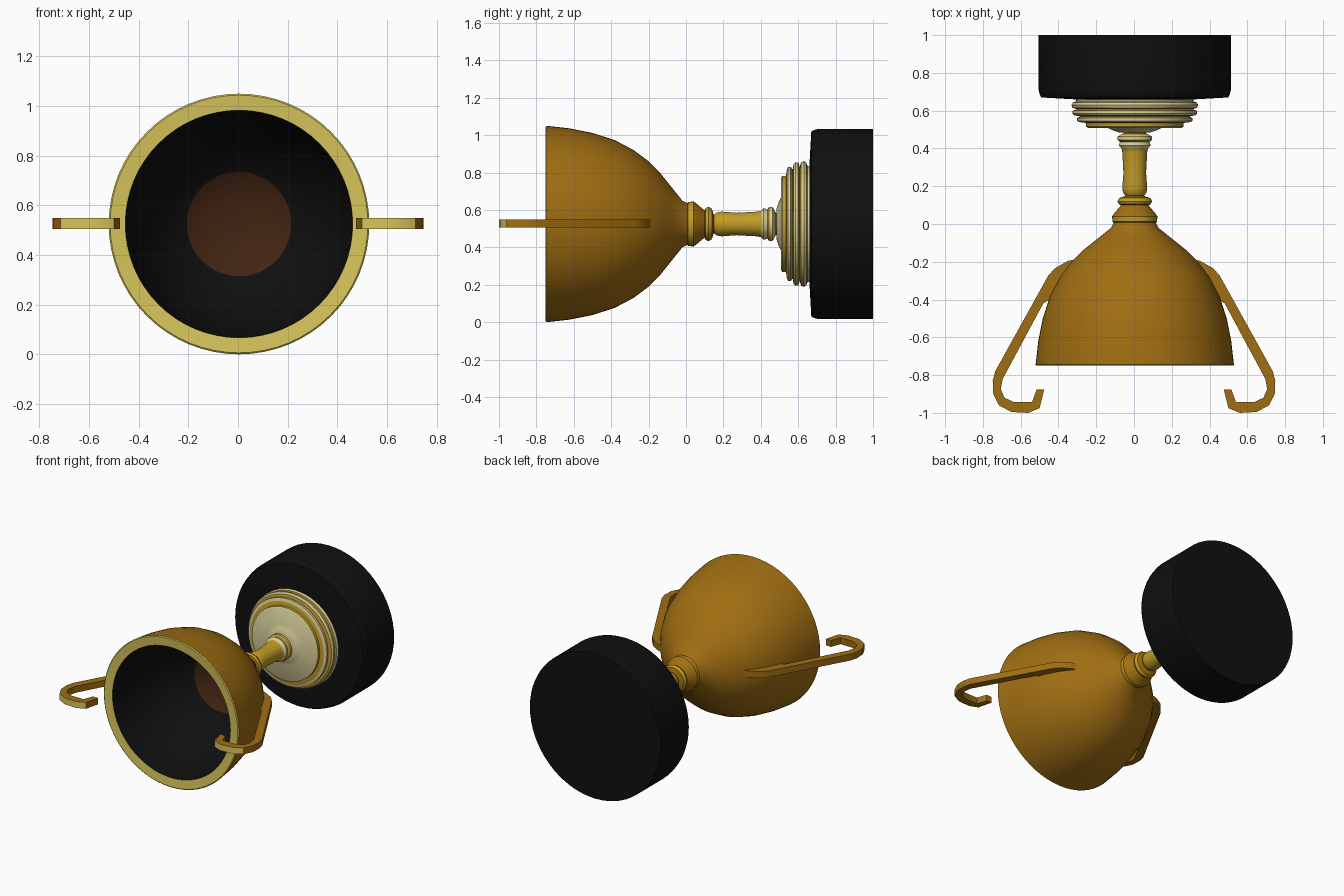
import bpy, bmesh, math

CX, CZ = 0.004, 0.525   # axis of the lying trophy runs along y


def material(name, rgb):
    m = bpy.data.materials.new(name)
    m.diffuse_color = (*rgb, 1)
    return m


BRONZE = material("bronze gold", (0.352, 0.156, 0.006))
YELLOW = material("pale yellow gold", (0.68, 0.56, 0.107))
GOLD = material("bright gold", (0.54, 0.33, 0.02))
CREAM = material("cream highlight", (0.68, 0.62, 0.32))
BLACK = material("black", (0.005, 0.005, 0.005))
BROWN = material("dark brown", (0.054, 0.018, 0.006))


def finish(name, bm, mats):
    bmesh.ops.recalc_face_normals(bm, faces=bm.faces)
    me = bpy.data.meshes.new(name)
    bm.to_mesh(me)
    bm.free()
    for m in mats:
        me.materials.append(m)
    ob = bpy.data.objects.new(name, me)
    bpy.context.collection.objects.link(ob)
    bpy.ops.object.select_all(action='DESELECT')
    ob.select_set(True)
    bpy.context.view_layer.objects.active = ob
    bpy.ops.object.shade_smooth_by_angle(angle=math.radians(35))
    return ob


def lathe(name, profile, mats, seg=64):
    """profile: (y, radius, material index of the band that follows)"""
    bm = bmesh.new()
    rings = []
    for y, r, _ in profile:
        n = 1 if r == 0 else seg
        rings.append([bm.verts.new((CX + r * math.cos(2 * math.pi * i / seg), y,
                                    CZ + r * math.sin(2 * math.pi * i / seg)))
                      for i in range(n)])
    for (a, b), p in zip(zip(rings, rings[1:]), profile):
        for i in range(seg):
            j = (i + 1) % seg
            quad = [a[i % len(a)], a[j % len(a)], b[j % len(b)], b[i % len(b)]]
            f = bm.faces.new(list(dict.fromkeys(quad)))
            f.material_index = p[2]
    return finish(name, bm, mats)


# Cup: outer wall, flat rim, dark inside, brown bottom
lathe("cup", [
    (0.02, 0, 0), (0.02, 0.105, 0), (-0.02, 0.125, 0), (-0.08, 0.20, 0),
    (-0.14, 0.275, 0), (-0.20, 0.335, 0), (-0.28, 0.395, 0), (-0.38, 0.448, 0),
    (-0.50, 0.487, 0), (-0.62, 0.511, 0), (-0.745, 0.525, 1), (-0.75, 0.519, 1),
    (-0.745, 0.458, 2), (-0.62, 0.447, 2), (-0.50, 0.42, 2), (-0.38, 0.37, 2),
    (-0.28, 0.30, 2), (-0.19, 0.21, 3), (-0.155, 0.11, 3), (-0.145, 0, 3)],
    [BRONZE, YELLOW, BLACK, BROWN])

# Collar under the cup
lathe("collar", [
    (0.0, 0, 0), (0.0, 0.10, 0), (0.012, 0.118, 1), (0.04, 0.12, 0),
    (0.055, 0.11, 0), (0.10, 0.072, 0), (0.105, 0.085, 1), (0.12, 0.092, 1),
    (0.138, 0.082, 0), (0.148, 0.05, 0), (0.17, 0.045, 0), (0.17, 0, 0)],
    [BRONZE, GOLD])

# Stem with its ring
lathe("stem", [
    (0.15, 0, 0), (0.15, 0.05, 0), (0.165, 0.062, 0), (0.19, 0.066, 0),
    (0.27, 0.06, 0), (0.38, 0.066, 0), (0.40, 0.07, 1), (0.415, 0.085, 1),
    (0.435, 0.078, 0), (0.445, 0.092, 1), (0.462, 0.092, 1), (0.472, 0.075, 0),
    (0.48, 0.06, 0), (0.50, 0.06, 0), (0.50, 0, 0)],
    [GOLD, CREAM])

# Stepped foot plates
lathe("stepped_foot", [
    (0.485, 0, 1), (0.485, 0.085, 1), (0.495, 0.115, 1), (0.507, 0.14, 1),
    (0.507, 0.245, 1), (0.515, 0.257, 0), (0.535, 0.257, 0), (0.538, 0.285, 1),
    (0.545, 0.305, 1), (0.56, 0.305, 0), (0.57, 0.29, 0), (0.575, 0.32, 1),
    (0.585, 0.33, 1), (0.60, 0.328, 0), (0.608, 0.305, 0), (0.615, 0.33, 1),
    (0.63, 0.336, 1), (0.643, 0.328, 0), (0.65, 0.31, 1), (0.69, 0.31, 1),
    (0.69, 0, 1)],
    [GOLD, CREAM])

# Heavy black base
lathe("base", [
    (0.66, 0, 0), (0.66, 0.32, 0), (0.67, 0.495, 0), (0.685, 0.503, 0),
    (0.71, 0.509, 0), (1.0, 0.509, 0), (1.0, 0, 0)], [BLACK])

# Handles: one hooked outline, extruded and mirrored
OUTLINE = [
    (0.30, -0.185), (0.35, -0.195), (0.42, -0.235), (0.455, -0.275),
    (0.735, -0.78), (0.748, -0.83), (0.745, -0.90), (0.715, -0.96),
    (0.65, -0.995), (0.56, -1.0), (0.50, -0.975), (0.475, -0.875),
    (0.515, -0.875), (0.54, -0.943), (0.635, -0.943), (0.685, -0.92),
    (0.705, -0.875), (0.695, -0.82), (0.48, -0.42), (0.43, -0.39), (0.34, -0.25)]
for side, label in ((1, "right_handle"), (-1, "left_handle")):
    bm = bmesh.new()
    face = bm.faces.new([bm.verts.new((side * x, y, 0.505)) for x, y in OUTLINE])
    top = bmesh.ops.extrude_face_region(bm, geom=[face])["geom"]
    for v in top:
        if isinstance(v, bmesh.types.BMVert):
            v.co.z = 0.55
    bmesh.ops.recalc_face_normals(bm, faces=bm.faces)
    for f in bm.faces:   # front-facing strips are pale
        f.material_index = 1 if f.normal.y < -0.8 else 0
    finish(label, bm, [BRONZE, YELLOW])
